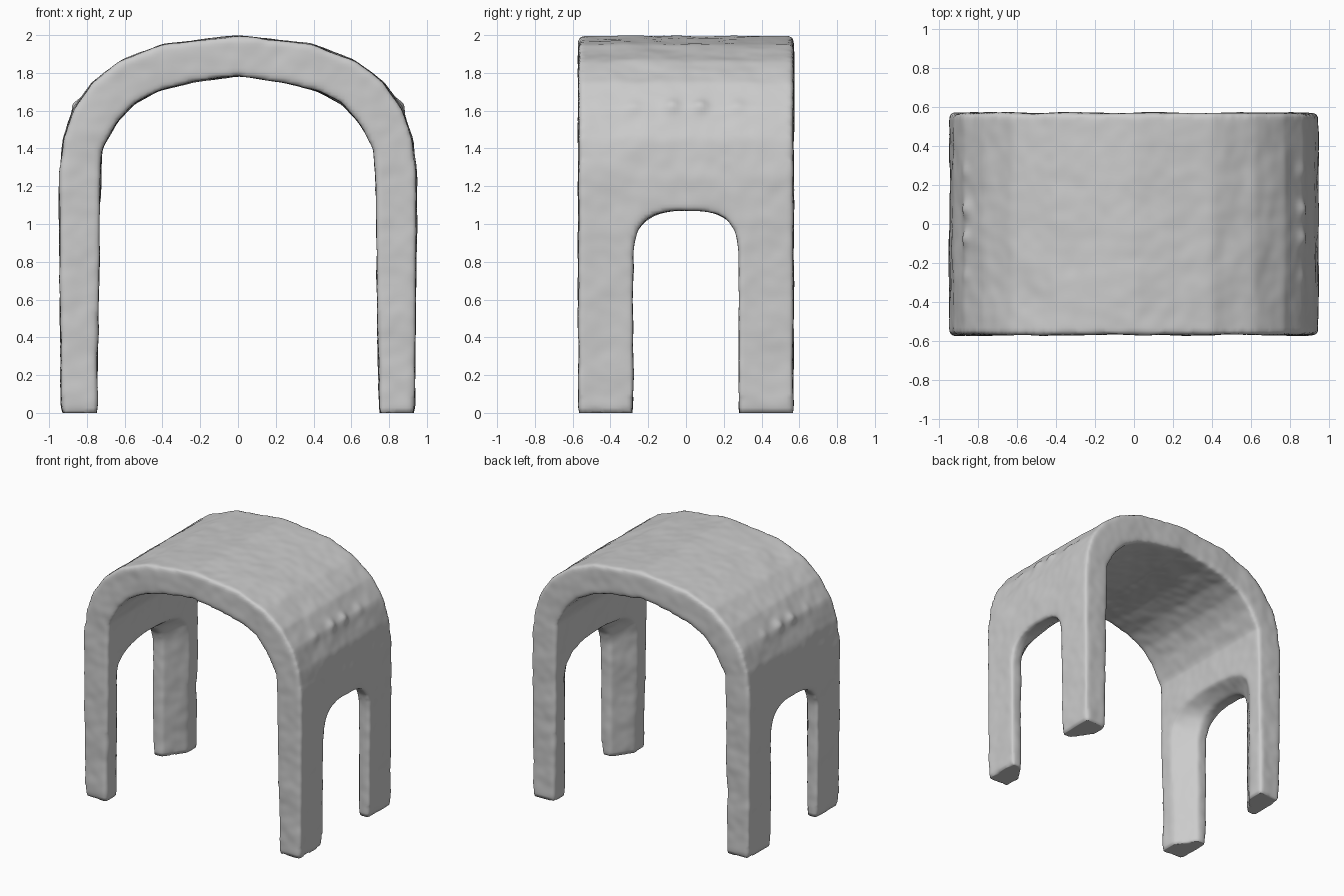
import bpy, bmesh
from math import exp
from mathutils import Vector, noise

if "Cube" in bpy.data.objects:
    bpy.data.objects.remove(bpy.data.objects["Cube"])


def loft(name, profile_a, a, profile_b, b, axis):
    """Solid between two matching 2D profiles placed at a and b on the axis."""
    def place(u, z, d):
        return (u, d, z) if axis == 'Y' else (d, u, z)
    bm = bmesh.new()
    ends = [[bm.verts.new(place(u, z, d)) for u, z in prof]
            for prof, d in ((profile_a, a), (profile_b, b))]
    n = len(profile_a)
    bm.faces.new(ends[0])
    bm.faces.new(ends[1][::-1])
    for i in range(n):
        j = (i + 1) % n
        bm.faces.new((ends[0][i], ends[1][i], ends[1][j], ends[0][j]))
    bmesh.ops.recalc_face_normals(bm, faces=bm.faces)
    me = bpy.data.meshes.new(name)
    bm.to_mesh(me)
    bm.free()
    ob = bpy.data.objects.new(name, me)
    bpy.context.collection.objects.link(ob)
    return ob


def mirrored(half):
    """Complete a right-hand half profile that ends on the centre line."""
    return half + [(-u, z) for u, z in reversed(half[:-1])]


# Vaulted shell: outer line up and over, inner line back
outer = mirrored([(.935, 0), (.94, .45), (.945, 1.0), (.945, 1.25), (.925, 1.45),
                  (.87, 1.61), (.77, 1.75), (.62, 1.865), (.4, 1.95),
                  (.2, 1.975), (0, 1.997)])
inner = mirrored([(.745, 0), (.737, .6), (.732, 1.1), (.72, 1.4), (.64, 1.54),
                  (.55, 1.635), (.42, 1.705), (.25, 1.75), (0, 1.785)])
section = outer + inner[::-1]
shell = loft("arched_shelter", section, -.57, section, .57, 'Y')

# Arched side openings, straight outside and splayed towards the inside
door = mirrored([(.28, -.2), (.28, .88), (.262, .96), (.22, 1.02),
                 (.16, 1.055), (.08, 1.07), (0, 1.073)])
flared = [(u * 2.05, z * 1.12) for u, z in door]
cutters = [loft("side_opening_cutter", door, -1.5, door, 1.5, 'X')]
for s in (-1, 1):
    cutters.append(loft("splay_cutter", door, s * .855, flared, s * .65, 'X'))
for c in cutters:
    c.hide_render = True
    cut = shell.modifiers.new("opening", 'BOOLEAN')
    cut.operation = 'DIFFERENCE'
    cut.solver = 'EXACT'
    cut.object = c

# Even mesh with softly worn edges
rem = shell.modifiers.new("remesh", 'REMESH')
rem.mode = 'VOXEL'
rem.voxel_size = .018
smooth = shell.modifiers.new("soften", 'SMOOTH')
smooth.factor = .5
smooth.iterations = 5

dg = bpy.context.evaluated_depsgraph_get()
mesh = bpy.data.meshes.new_from_object(shell.evaluated_get(dg))
shell.modifiers.clear()
shell.data = mesh
for c in cutters:
    bpy.data.objects.remove(c)

# Hand-worked surface: gentle unevenness plus small knobs on the shoulders
knobs = [(Vector((sx * .875, y, 1.635)), h) for sx in (-1, 1)
         for y, h in ((-.27, .01), (-.075, .025), (.075, .025), (.27, .01))]
normals = [v.normal.copy() for v in mesh.vertices]
for v, nrm in zip(mesh.vertices, normals):
    p = v.co.copy()
    push = .007 * noise.noise(p * 5) + .003 * noise.noise(p * 14)
    if nrm.x * p.x > 0:
        push += sum(h * exp(-((p - k).length / .04) ** 2) for k, h in knobs)
    v.co += nrm * push
    # Flat feet
    if v.co.z < .012:
        v.co.z = 0

mesh.shade_smooth()
